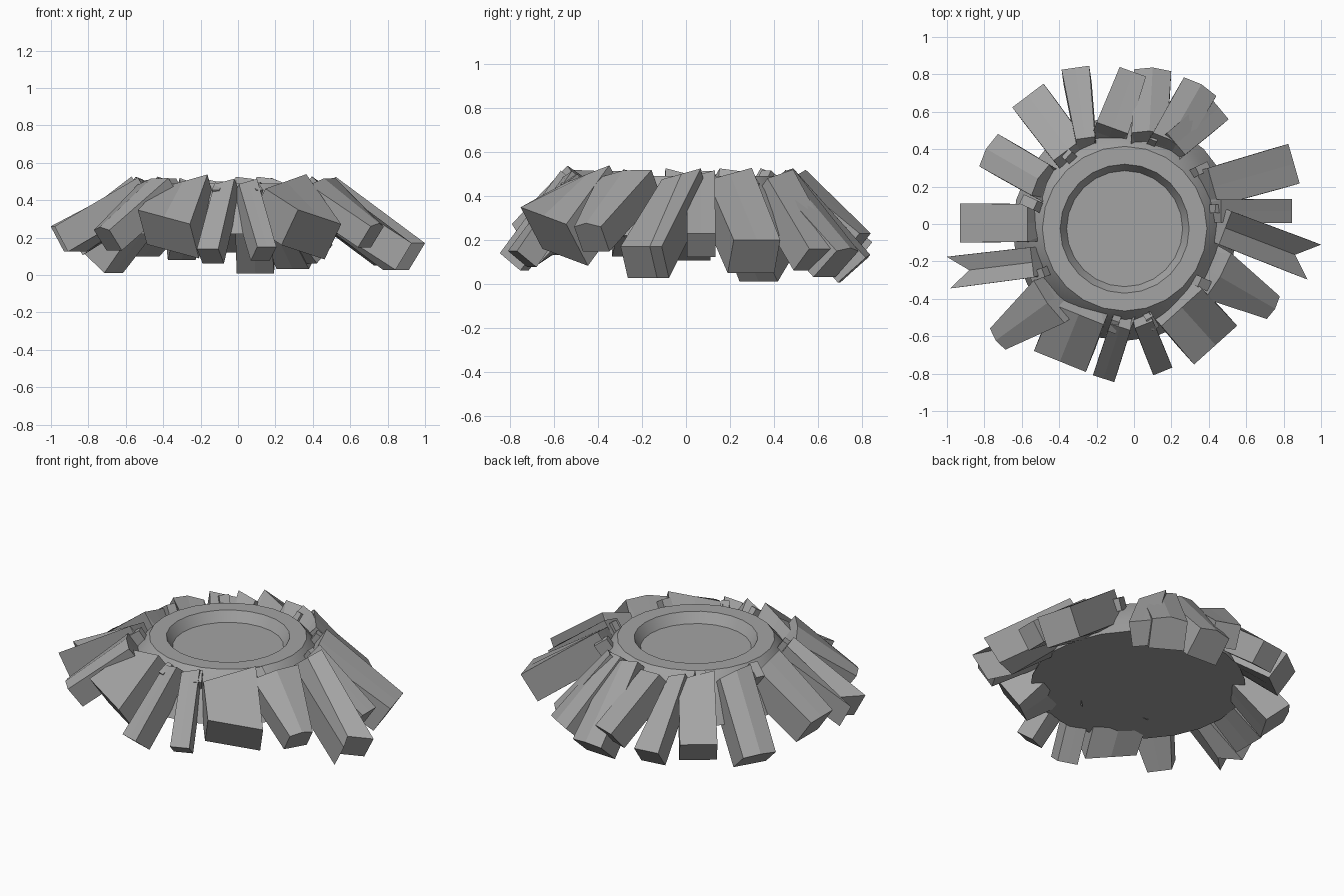
import bpy
import bmesh
import math
import random
from mathutils import Vector, Matrix

cube = bpy.data.objects.get("Cube")
if cube:
    bpy.data.objects.remove(cube, do_unlink=True)

random.seed(4)
CENTRE = Vector((-0.05, -0.025, 0))
UP = Vector((0, 0, 1))

stone = bpy.data.materials.new("grey_stone")
stone.use_nodes = True
stone.diffuse_color = (0.37, 0.37, 0.37, 1)
stone.node_tree.nodes["Principled BSDF"].inputs["Base Color"].default_value = stone.diffuse_color


def heading(degrees):
    """Horizontal unit vector for a compass angle."""
    angle = math.radians(degrees)
    return Vector((math.cos(angle), math.sin(angle), 0))


def finish(bm, name):
    """Turn a bmesh into a linked stone object."""
    bmesh.ops.recalc_face_normals(bm, faces=bm.faces)
    mesh = bpy.data.meshes.new(name)
    bm.to_mesh(mesh)
    bm.free()
    mesh.materials.append(stone)
    obj = bpy.data.objects.new(name, mesh)
    bpy.context.collection.objects.link(obj)
    return obj


def bridge(bm, first, second):
    """Join two closed loops of vertices with quads."""
    count = len(first)
    for i in range(count):
        j = (i + 1) % count
        bm.faces.new((first[i], first[j], second[j], second[i]))


def crater(sides=24):
    """Lathe the flared mound with its shallow bowl."""
    profile = [(0.6, 0.22), (0.55, 0.33), (0.5, 0.42), (0.44, 0.49), (0.345, 0.49), (0.31, 0.43)]
    bm = bmesh.new()
    rings = []
    for radius, z in profile:
        rings.append([bm.verts.new(CENTRE + heading(360 * i / sides) * radius + UP * z)
                      for i in range(sides)])
    for low, high in zip(rings, rings[1:]):
        bridge(bm, low, high)
    bm.faces.new(rings[0])
    bm.faces.new(rings[-1])
    obj = finish(bm, "crater_mound")
    bpy.ops.object.select_all(action='DESELECT')
    obj.select_set(True)
    bpy.context.view_layer.objects.active = obj
    bpy.ops.object.shade_smooth_by_angle(angle=math.radians(25))


def slab(name, bearing, radius, twist, width, height, style="plain"):
    """Leaning block: outer top edge, rising inward to a crest, then a short lip."""
    taper = {"flared": 2, "wedge": 1.2, "narrow": 0.7}.get(style, 0.95)
    bump = 0.02 if style in ("flared", "ridged") else 0
    notch = 0.11 if style == "forked" else 0
    tilt = -0.25 if style == "tilted" else 0
    thick = 0.06 + 0.55 * width

    outward = heading(bearing + twist)
    side = UP.cross(outward) * width
    tip = CENTRE + heading(bearing) * radius + UP * height
    crest = tip - outward * (radius - (0.56 if style == "flared" else 0.52))
    crest.z = 0.5
    lip = crest - outward * 0.05 - UP * 0.07
    axis = (crest - tip).normalized()
    normal = axis.cross(-side).normalized()

    bm = bmesh.new()
    stations = []
    for point, scale, cut, roll in ((tip, 1, notch, tilt), (crest, taper, 0, 0.25),
                                    (lip, taper * 0.8, 0, 0.25)):
        half = side * scale / 2 + UP * roll * width / 2
        middle = point - outward * cut
        top = [point - half, middle + normal * bump, point + half]
        base = [p - normal * thick for p in (point + half, middle, point - half)]
        stations.append([bm.verts.new(p) for p in top + base])
    for near, far in zip(stations, stations[1:]):
        bridge(bm, near, far)
    for s in (stations[0], stations[-1]):
        bm.faces.new((s[0], s[1], s[4], s[5]))
        bm.faces.new((s[1], s[2], s[3], s[4]))
    finish(bm, name)


def chip(name, bearing):
    """Small splinter of rock wedged against the rim."""
    size = random.uniform(0.04, 0.06)
    angle = math.radians(bearing) + random.uniform(-0.3, 0.3)
    bm = bmesh.new()
    bmesh.ops.create_cube(bm, size=size)
    place = Matrix.Translation(CENTRE + heading(bearing) * 0.51 + UP * 0.45)
    turn = Matrix.Rotation(angle, 4, 'Z') @ Matrix.Rotation(0.6, 4, 'Y')
    bm.transform(place @ turn @ Matrix.Diagonal((1.8, 1, 1.5, 1)))
    finish(bm, name)


crater()

# Ring of slabs: bearing, tip radius, twist, width, tip height, style
slabs = [
    (6, 0.9, -6, 0.13, 0.23),
    (21, 0.97, -5, 0.22, 0.2),
    (52, 0.82, -12, 0.16, 0.16),
    (62, 0.86, -2, 0.2, 0.15, "ridged"),
    (80, 0.86, 7, 0.2, 0.12, "ridged"),
    (87, 0.84, -17, 0.15, 0.23, "wedge"),
    (107, 0.9, -9, 0.15, 0.19, "narrow"),
    (126, 0.88, 1, 0.21, 0.24),
    (150, 0.84, 0, 0.2, 0.12, "ridged"),
    (178, 0.88, 2, 0.21, 0.25),
    (194, 0.97, -7, 0.17, 0.26, "forked"),
    (221, 0.9, -5, 0.14, 0.24, "flared"),
    (244, 0.79, 4, 0.3, 0.31, "tilted"),
    (262, 0.81, -10, 0.12, 0.14),
    (285, 0.79, 7, 0.11, 0.15),
    (308, 0.79, 4, 0.31, 0.31, "tilted"),
    (332, 0.9, -2, 0.14, 0.26, "flared"),
    (350, 1.03, -11, 0.2, 0.17, "forked"),
]
for number, shape in enumerate(slabs):
    slab(f"rock_slab_{number + 1}", *shape)

for number, bearing in enumerate((12, 38, 72, 128, 165, 208, 264, 286, 325)):
    chip(f"rim_chip_{number + 1}", bearing)
